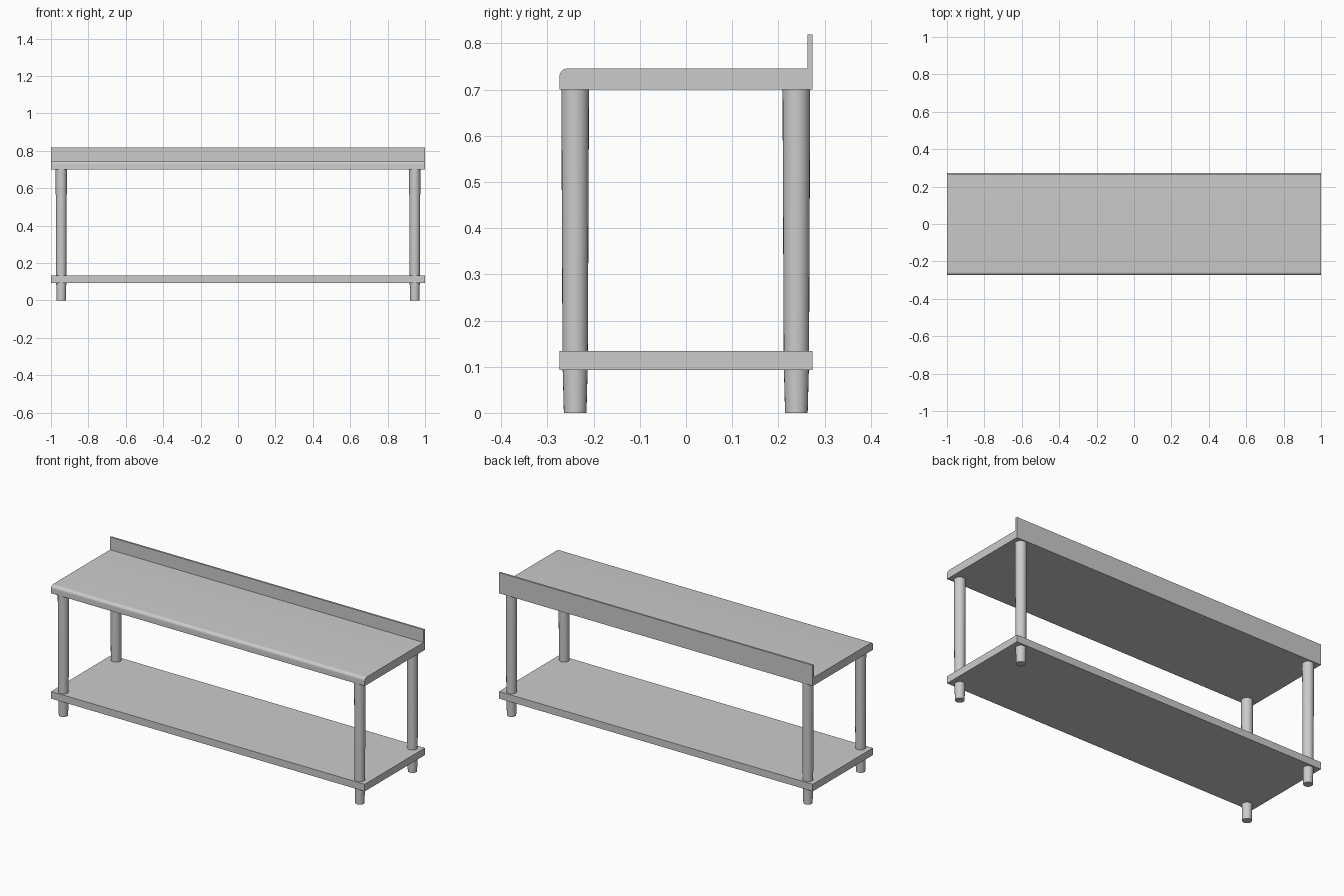
import bpy, bmesh, math

if "Cube" in bpy.data.objects:
    bpy.data.objects.remove(bpy.data.objects["Cube"], do_unlink=True)

steel = bpy.data.materials.new("brushed_steel_grey")
steel.use_nodes = True
GREY = (0.6, 0.6, 0.6, 1)
steel.diffuse_color = GREY
steel.node_tree.nodes["Principled BSDF"].inputs["Base Color"].default_value = GREY

FRONT, BACK = -0.274, 0.274


def finish(name, bm):
    """Turn a bmesh into a named, smooth-by-angle object."""
    bmesh.ops.recalc_face_normals(bm, faces=bm.faces)
    mesh = bpy.data.meshes.new(name)
    bm.to_mesh(mesh)
    bm.free()
    mesh.materials.append(steel)
    obj = bpy.data.objects.new(name, mesh)
    bpy.context.collection.objects.link(obj)
    bpy.ops.object.select_all(action="DESELECT")
    obj.select_set(True)
    bpy.context.view_layer.objects.active = obj
    bpy.ops.object.shade_smooth_by_angle(angle=math.radians(35))
    return obj


def extrude_profile(name, profile):
    """Sweep a closed (y, z) profile along the full length."""
    bm = bmesh.new()
    face = bm.faces.new([bm.verts.new((-1, y, z)) for y, z in profile])
    swept = bmesh.ops.extrude_face_region(bm, geom=[face])["geom"]
    verts = [v for v in swept if isinstance(v, bmesh.types.BMVert)]
    bmesh.ops.translate(bm, verts=verts, vec=(2, 0, 0))
    return finish(name, bm)


def tapered_leg(name, x, y, rings, sides=24):
    """Lathe a capped leg from (radius, z) rings."""
    bm = bmesh.new()
    loops = [[bm.verts.new((x + r * math.cos(math.tau * i / sides),
                            y + r * math.sin(math.tau * i / sides), z))
              for i in range(sides)] for r, z in rings]
    for low, high in zip(loops, loops[1:]):
        for i in range(sides):
            j = (i + 1) % sides
            bm.faces.new((low[i], low[j], high[j], high[i]))
    bm.faces.new(loops[0])
    bm.faces.new(loops[-1])
    return finish(name, bm)


# Worktop with rounded front edge and raised back lip
UNDER, TOP, LIP, ROUND = 0.70, 0.746, 0.819, 0.018
nose = [(FRONT + ROUND - ROUND * math.cos(a), TOP - ROUND + ROUND * math.sin(a))
        for a in (math.pi / 2 * i / 8 for i in range(9))]
extrude_profile("worktop", [(FRONT, UNDER)] + nose + [
    (0.263, TOP), (0.263, LIP), (BACK, LIP), (BACK, UNDER)])

# Lower shelf
extrude_profile("lower_shelf", [
    (FRONT, 0.093), (FRONT, 0.134), (BACK, 0.134), (BACK, 0.093)])

# Four legs, narrowing toward the feet
for side, x in (("right", -0.945), ("left", 0.945)):
    for end, y in (("front", -0.24), ("back", 0.239)):
        tapered_leg(f"{end}_{side}_leg", x, y,
                    [(0.0245, 0), (0.027, 0.093), (0.0275, 0.134), (0.03, 0.701)])
